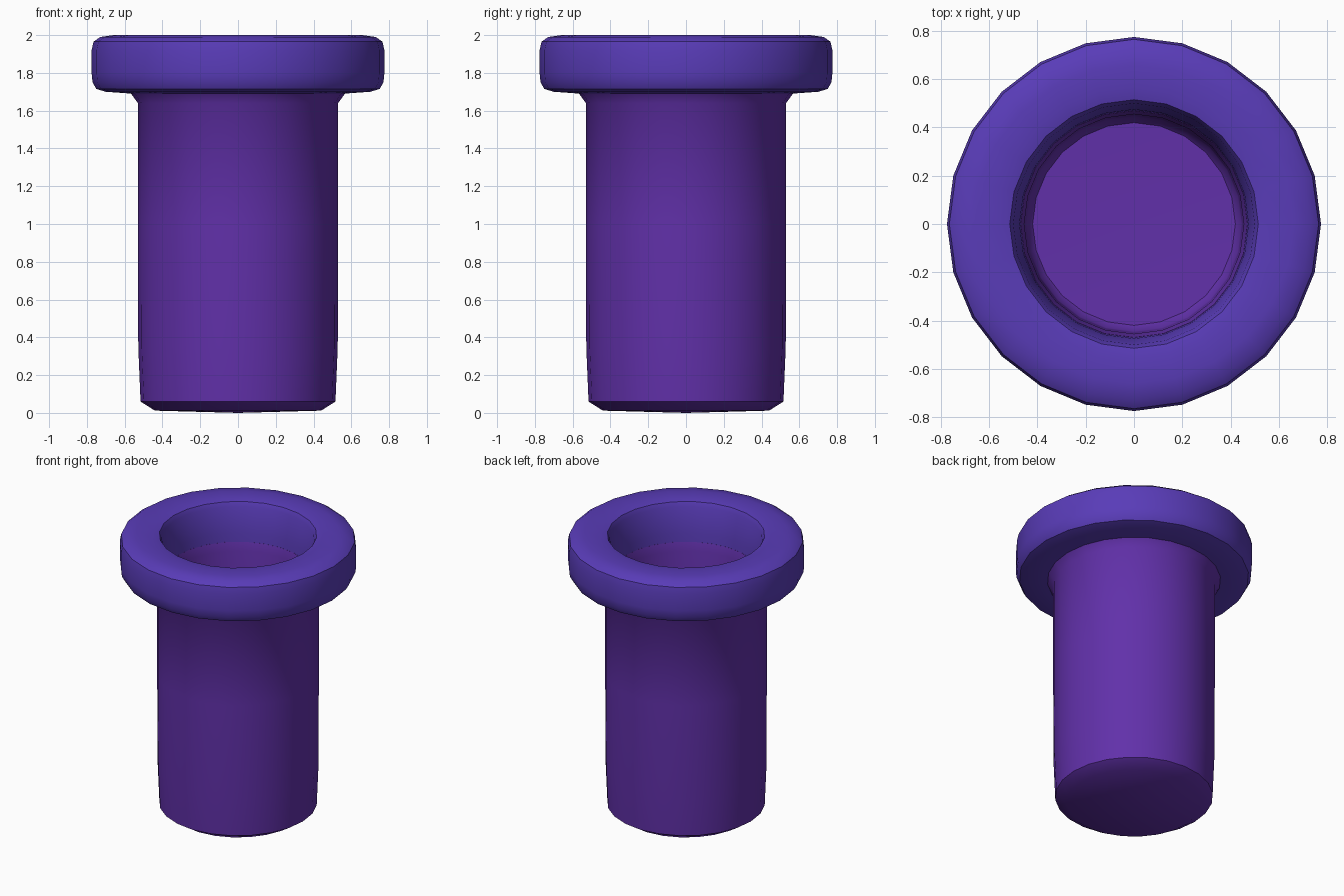
import bpy, bmesh, math

if "Cube" in bpy.data.objects:
    bpy.data.objects.remove(bpy.data.objects["Cube"])

SIDES = 24

def lathe(name, profile, color, closed=False):
    """Spin an (r, z) profile around z; radius 0 becomes a pole."""
    bm = bmesh.new()
    rings = []
    for r, z in profile:
        if r == 0:
            rings.append([bm.verts.new((0, 0, z))] * SIDES)
        else:
            rings.append([bm.verts.new((r * math.cos(math.tau * i / SIDES),
                                        r * math.sin(math.tau * i / SIDES), z))
                          for i in range(SIDES)])
    pairs = list(zip(rings, rings[1:]))
    if closed:
        pairs.append((rings[-1], rings[0]))
    for a, b in pairs:
        for i in range(SIDES):
            j = (i + 1) % SIDES
            bm.faces.new(list(dict.fromkeys((a[i], a[j], b[j], b[i]))))
    bmesh.ops.recalc_face_normals(bm, faces=bm.faces)
    mesh = bpy.data.meshes.new(name)
    bm.to_mesh(mesh)
    bm.free()
    obj = bpy.data.objects.new(name, mesh)
    bpy.context.collection.objects.link(obj)
    mat = bpy.data.materials.new(name + "_color")
    mat.diffuse_color = color
    mat.use_nodes = True
    mat.node_tree.nodes["Principled BSDF"].inputs["Base Color"].default_value = mat.diffuse_color
    mesh.materials.append(mat)
    bpy.ops.object.select_all(action='DESELECT')
    obj.select_set(True)
    bpy.context.view_layer.objects.active = obj
    bpy.ops.object.shade_smooth_by_angle(angle=math.radians(40))
    return obj

# Hollow tube: slightly domed base, outer wall, flared neck, inner wall and floor
lathe("tube", [(0, 0), (0.44, 0.012), (0.516, 0.06), (0.528, 0.35), (0.53, 1.0),
               (0.53, 1.64), (0.57, 1.695), (0.47, 1.72), (0.455, 1.66),
               (0.45, 0.35), (0.445, 0.10), (0.42, 0.07), (0, 0.06)],
      (0.12, 0.03, 0.40, 1))

# Thick rounded collar around the mouth
lathe("rim", [(0.47, 1.70), (0.56, 1.69), (0.70, 1.70), (0.75, 1.715), (0.77, 1.75),
              (0.775, 1.80), (0.775, 1.92), (0.765, 1.965), (0.73, 1.99), (0.66, 2.0),
              (0.56, 2.0), (0.515, 1.99), (0.50, 1.96), (0.475, 1.78)],
      (0.10, 0.045, 0.48, 1), closed=True)
